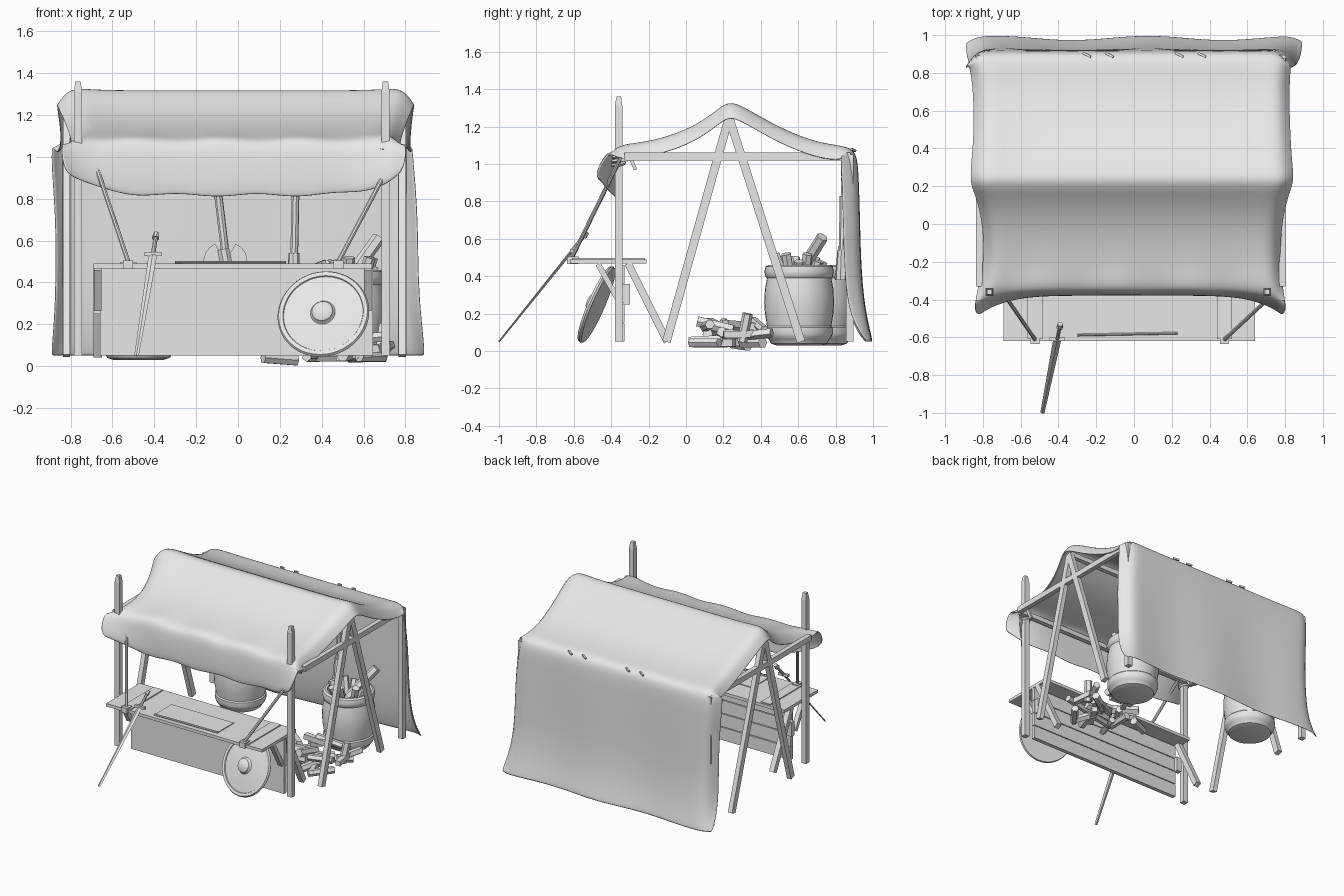
import bpy, bmesh, math, random
from mathutils import Vector, Matrix, Euler

random.seed(4)
cube = bpy.data.objects.get("Cube")
if cube:
    bpy.data.objects.remove(cube, do_unlink=True)

grey = bpy.data.materials.new("plain_grey")
grey.use_nodes = True
grey.diffuse_color = (0.8, 0.8, 0.8, 1)
grey.node_tree.nodes["Principled BSDF"].inputs["Base Color"].default_value = (0.8, 0.8, 0.8, 1)


def finish(name, bm, smooth=None):
    bmesh.ops.recalc_face_normals(bm, faces=bm.faces)
    mesh = bpy.data.meshes.new(name)
    bm.to_mesh(mesh)
    bm.free()
    ob = bpy.data.objects.new(name, mesh)
    bpy.context.collection.objects.link(ob)
    mesh.materials.append(grey)
    if smooth:
        bpy.ops.object.select_all(action='DESELECT')
        ob.select_set(True)
        bpy.context.view_layer.objects.active = ob
        bpy.ops.object.shade_smooth_by_angle(angle=math.radians(smooth))
    return ob


def along(a, b):
    """Frame at the middle of a-b with local z pointing from a to b."""
    a, b = Vector(a), Vector(b)
    d = b - a
    return Matrix.Translation((a + b) / 2) @ d.to_track_quat('Z', 'Y').to_matrix().to_4x4(), d.length


def beam(name, a, b, w, d=None):
    m, length = along(a, b)
    bm = bmesh.new()
    bmesh.ops.create_cube(bm, size=1, matrix=m @ Matrix.Diagonal((w, d or w, length, 1)))
    return finish(name, bm)


def rod(name, a, b, r, r2=None, sides=8, smooth=None):
    m, length = along(a, b)
    bm = bmesh.new()
    bmesh.ops.create_cone(bm, cap_ends=True, segments=sides, radius1=r,
                          radius2=r if r2 is None else r2, depth=length,
                          matrix=m @ Matrix.Rotation(math.pi / sides, 4, 'Z'))
    return finish(name, bm, smooth)


def box(name, lo, hi):
    lo, hi = Vector(lo), Vector(hi)
    bm = bmesh.new()
    bmesh.ops.create_cube(bm, size=1, matrix=Matrix.Translation((lo + hi) / 2)
                          @ Matrix.Diagonal((*(hi - lo), 1)))
    return finish(name, bm)


def lathe(name, profile, loc, rot=(0, 0, 0), steps=32):
    bm = bmesh.new()
    vs = [bm.verts.new((r, 0, z)) for r, z in profile]
    es = [bm.edges.new(p) for p in zip(vs, vs[1:])]
    bmesh.ops.spin(bm, geom=vs + es, axis=(0, 0, 1), cent=(0, 0, 0),
                   angle=math.tau, steps=steps, use_duplicate=False)
    bmesh.ops.remove_doubles(bm, verts=bm.verts, dist=0.0005)
    bm.transform(Matrix.Translation(loc) @ Euler(rot).to_matrix().to_4x4())
    return finish(name, bm, 35)


# Canopy: rows are y, z, left and right half width from front hem to back hem
rows = [(-.37, .815, .80, .77), (-.375, .87, .83, .79), (-.37, .97, .845, .805),
        (-.36, 1.06, .84, .80), (-.32, 1.09, .83, .79), (-.2, 1.105, .79, .77),
        (0, 1.165, .80, .78), (.13, 1.245, .83, .81), (.2, 1.305, .86, .835),
        (.25, 1.32, .865, .845), (.33, 1.28, .86, .835), (.5, 1.18, .845, .825),
        (.7, 1.1, .85, .82), (.85, 1.085, .87, .83), (.907, 1.065, .89, .83),
        (.915, .95, .89, .84), (.92, .7, .87, .86), (.925, .4, .87, .86),
        (.95, .18, .88, .88), (.985, .045, .895, .895)]
bulge = [.09, .11, .08, .05, .03]
half = [i / 10 for i in range(10)] + [.95, .985, 1]
cols = [-u for u in reversed(half[1:])] + half
bm = bmesh.new()
grid = []
for i, (y, z, left, right) in enumerate(rows):
    line = []
    for u in cols:
        a = abs(u)
        curl = max(0, (a - .93) / .07)
        x, yy, zz = u * (left if u < 0 else right), y, z
        if i < 5:      # front flap: corners pulled forward and up
            yy -= bulge[i] * a ** 6
            zz += .008 * math.sin(13 * u + min(i, 3))
        if i < 4:
            zz += (.1 - .03 * i) * a ** 6
        elif i < 14:   # roof: side edges hang over the frame
            zz += .025 * a ** 8 - .095 * curl
        else:          # back sheet: edges turn inward, hem ripples
            yy += .012 * math.sin(7 * u + 1) * (i - 14) / 5
            yy -= curl * (.03 if i == 19 else .085)
        line.append(bm.verts.new((x, yy, zz)))
    grid.append(line)
for r0, r1 in zip(grid, grid[1:]):
    for k in range(len(cols) - 1):
        bm.faces.new((r0[k], r0[k + 1], r1[k + 1], r1[k]))
canopy = finish("canopy_cloth", bm, 80)
solid = canopy.modifiers.new("thickness", 'SOLIDIFY')
solid.thickness = .012
solid.offset = 0
sub = canopy.modifiers.new("softness", 'SUBSURF')
sub.levels = sub.render_levels = 2

# Frame: pointed front posts, back posts, rails and crossed side legs
for side, xp, xa, xk, xt in (("right", -.765, -.82, -.71, -.525), ("left", .705, .785, .77, .48)):
    beam(f"{side}_front_post", (xp, -.36, .05), (xp, -.36, 1.31), .04)
    rod(f"{side}_post_tip", (xp, -.36, 1.31), (xp, -.36, 1.36), .028, .018, 4)
    beam(f"{side}_back_post", (xa, .875, .05), (xa, .875, 1.05), .04)
    beam(f"{side}_side_rail", (xa, -.33, 1.04), (xa, .88, 1.04), .035, .042)
    beam(f"{side}_front_leg", (xa, -.105, .05), (xa, .23, 1.25), .035, .045)
    beam(f"{side}_back_leg", (xa, .615, .05), (xa, .23, 1.25), .035, .045)
    # Guy line tied to the counter, with knot wraps on the post
    rod(f"{side}_guy_rope", (xk, -.34, 1.05), (xt, -.61, .5), .011)
    box(f"{side}_rope_block", (xt - .024, -.635, .465), (xt + .024, -.575, .505))
    for k in range(3):
        z = 1.0 + k * .022
        lathe(f"{side}_rope_wrap", [(.032, -.01), (.042, 0), (.032, .01)], (xp, -.36, z), (.2, .1, 0), 12)
    beam(f"{side}_rope_loose_end", (xp + .02, -.31, 1.06), (xp + .02, -.27, .97), .018)
for name, y, z in (("ridge_pole", .23, 1.25), ("front_rail", -.33, 1.03), ("back_rail", .87, 1.035)):
    beam(name, (-.82, y, z), (.78, y, z), .035)

# Counter: top, front panel backed with boards, brackets and slanted legs
box("counter_top", (-.69, -.62, .467), (.64, -.21, .49))
box("front_panel", (-.66, -.36, .05), (.645, -.345, .467))
for k in range(4):
    z = .05 + k * .104
    box("backing_board", (-.66, -.345, z), (.645, -.33, z + .098))
for x in (-.525, .48):
    box("counter_batten", (x - .04, -.61, .49), (x + .04, -.22, .498))
for x in (-.67, .62):
    beam("counter_bracket", (x, -.47, .465), (x, -.36, .27), .035, .03)
    beam("counter_leg", (x, -.31, .47), (x, -.1, .05), .04)
    box("leg_rail", (x - .02, -.335, .25), (x + .02, -.30, .36))

# Map on the counter with a rolled front edge
box("map_sheet", (-.3, -.58, .49), (.23, -.38, .496))
rod("map_roll", (-.3, -.588, .497), (.23, -.578, .497), .007, smooth=40)

# Sword leaning on the counter
tip, pommel = Vector((-.485, -1, .05)), Vector((-.39, -.53, .635))
m, length = along(tip, tip.lerp(pommel, .82))
bm = bmesh.new()
bmesh.ops.create_cone(bm, cap_ends=True, segments=4, radius1=.011, radius2=.021,
                      depth=length, matrix=m @ Matrix.Diagonal((1, .4, 1, 1)))
finish("sword_blade", bm)
guard = tip.lerp(pommel, .83)
beam("sword_guard", guard - Vector((.04, 0, 0)), guard + Vector((.04, 0, 0)), .02)
rod("sword_grip", guard, tip.lerp(pommel, .97), .011, .010)
rod("sword_pommel", tip.lerp(pommel, .96), pommel, .018, .014)

# Tools hanging inside the back sheet: a double axe and a club
rod("axe_handle", (-.11, .85, .95), (-.05, .84, .45), .02)
rod("axe_collar", (-.07, .84, .56), (-.055, .84, .48), .03)
for s in (-1, 1):
    bm = bmesh.new()
    arc = [(s * (.02 + .085 * math.cos(t)), .09 * math.sin(t))
           for t in (math.radians(k) for k in range(-70, 71, 20))]
    pts = arc + [(s * .01, .02), (s * .01, -.02)]
    f = bm.faces.new([bm.verts.new((x - .06, .83, z + .5)) for x, z in pts])
    ext = bmesh.ops.extrude_face_region(bm, geom=[f])
    moved = [v for v in ext["geom"] if isinstance(v, bmesh.types.BMVert)]
    bmesh.ops.translate(bm, verts=moved, vec=(0, .015, 0))
    finish("axe_blade", bm)
rod("club_handle", (.268, .835, .5), (.275, .84, .83), .019)
rod("club_head", (.265, .83, .38), (.268, .835, .54), .034, .026)
for x in (-.25, -.13, .24, .36):
    beam("cloth_hook", (x - .02, .905, 1.07), (x + .02, .885, 1.08), .012)
for x in (-.11, .27):
    rod("hanging_cord", (x, .85, .8), (x, .87, 1.04), .006)

# Round shield leaning on the counter, turned slightly aside
lathe("shield", [(0, -.006), (.215, -.014), (.222, -.003), (.215, .01), (.195, .008),
                 (.192, .002), (.12, .012), (.06, .016), (.055, .022), (.05, .036),
                 (.03, .048), (0, .052)], (.408, -.48, .25),
      (math.radians(67), 0, math.radians(-10)), 48)

# Barrels
for x, y in ((.52, .605), (-.475, .71)):
    lathe("barrel", [(0, 0), (.12, 0), (.15, .01), (.163, .035), (.172, .042), (.18, .065),
                     (.18, .095), (.172, .103), (.183, .17), (.187, .23), (.183, .3), (.172, .36),
                     (.18, .368), (.186, .395), (.18, .422), (.165, .43), (.15, .428), (.15, .33),
                     (0, .33)], (x, y, .03))

# Firewood standing in the barrel
for k in range(9):
    a = k * 2.4
    p = Vector((.52 + .08 * math.cos(a), .605 + .08 * math.sin(a), .37))
    rod("barrel_log", p, p + Vector((.05 * math.cos(a), .05 * math.sin(a), .11 + .02 * (k % 3))), .028, sides=6)
rod("barrel_tall_log", (.52, .6, .4), (.67, .73, .61), .032, sides=6)

# Firewood scattered on the ground
for k in range(22):
    level = k % 3
    c = Vector((random.uniform(.25, .71), random.uniform(.1, .42), .045 + .045 * level))
    a = random.uniform(0, math.pi)
    d = Vector((math.cos(a), math.sin(a), .15 * random.uniform(-1, 1) * level)) * .095
    rod("loose_log", c - d, c + d, random.uniform(.024, .032), sides=random.choice((4, 5, 6)))
rod("upright_log", (.68, .3, .05), (.7, .33, .2), .028, sides=6)
rod("front_log", (.5, .02, .05), (.55, .2, .06), .03, sides=6)
rod("outer_log", (.12, .25, .04), (.28, .33, .028), .028, sides=6)
